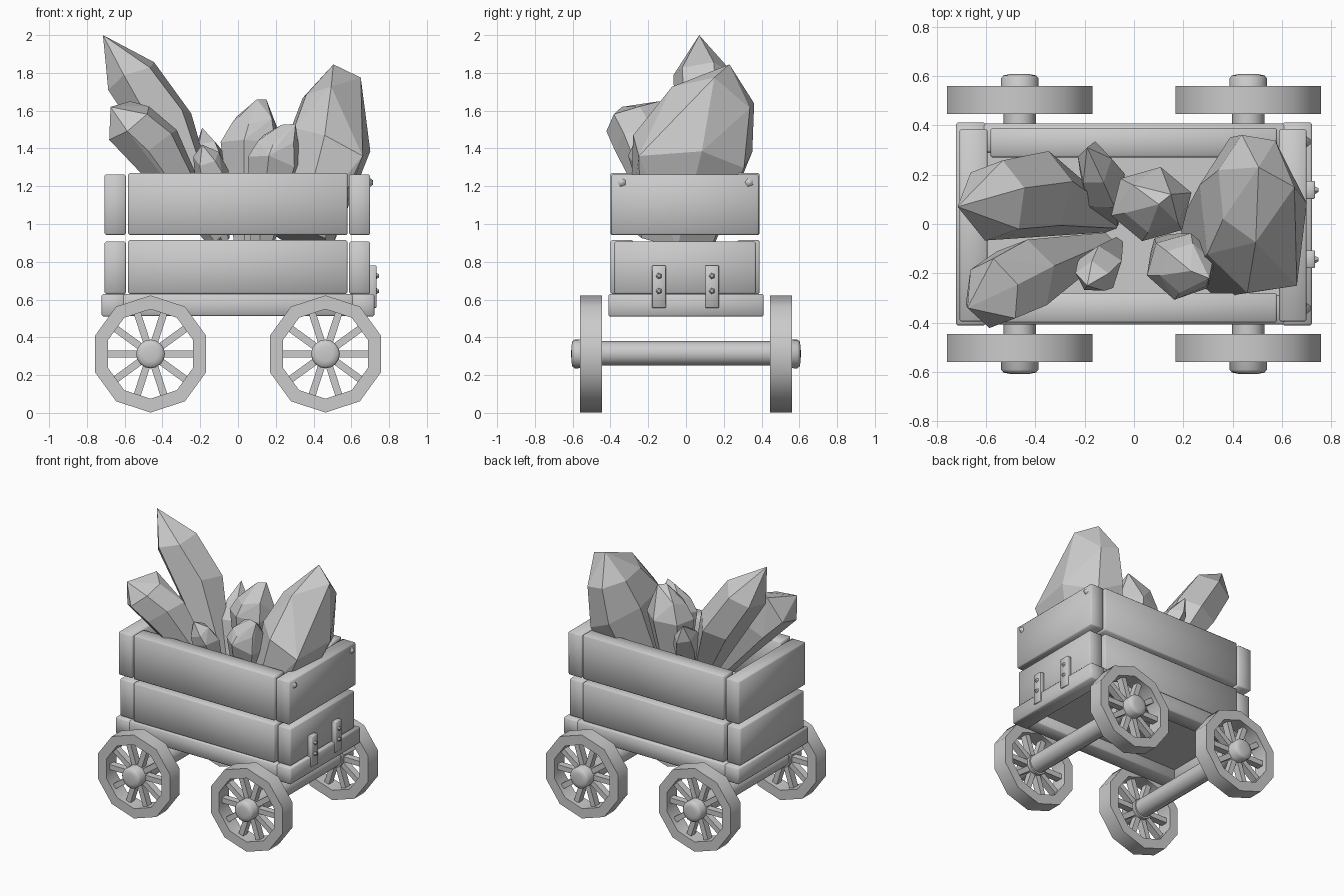
import bpy, bmesh, math, random
from mathutils import Vector, Matrix

if "Cube" in bpy.data.objects:
    bpy.data.objects.remove(bpy.data.objects["Cube"])

random.seed(4)


def finish(name, bm, smooth=0):
    bmesh.ops.recalc_face_normals(bm, faces=bm.faces)
    me = bpy.data.meshes.new(name)
    bm.to_mesh(me)
    bm.free()
    ob = bpy.data.objects.new(name, me)
    bpy.context.collection.objects.link(ob)
    if smooth:
        bpy.ops.object.select_all(action='DESELECT')
        bpy.context.view_layer.objects.active = ob
        ob.select_set(True)
        bpy.ops.object.shade_smooth_by_angle(angle=math.radians(smooth))
    return ob


def box(name, lo, hi, bevel=0.008):
    lo, hi = Vector(lo), Vector(hi)
    bm = bmesh.new()
    bmesh.ops.create_cube(bm, size=1, matrix=Matrix.Translation((lo + hi) / 2)
                          @ Matrix.Diagonal((*(hi - lo), 1)))
    if bevel:
        bmesh.ops.bevel(bm, geom=list(bm.edges), offset=bevel, segments=1, affect='EDGES')
    return finish(name, bm, smooth=60)


def lathe(name, profile, centre, sides, phase=0.0, closed=False):
    """Revolve (radius, y) points around the y axis."""
    bm = bmesh.new()
    rings = []
    for i in range(sides):
        a = phase + math.tau * i / sides
        rings.append([bm.verts.new(Vector((r * math.cos(a), y, r * math.sin(a))) + Vector(centre))
                      for r, y in profile])
    n = len(profile)
    for i in range(sides):
        a, b = rings[i], rings[(i + 1) % sides]
        for j in range(n if closed else n - 1):
            k = (j + 1) % n
            bm.faces.new((a[j], a[k], b[k], b[j]))
    bmesh.ops.remove_doubles(bm, verts=bm.verts, dist=1e-5)
    return finish(name, bm, smooth=42)


def bolt(name, x, y, z, r, h=0.016):
    bm = bmesh.new()
    m = Matrix.Translation((x, y, z)) @ Matrix.Rotation(math.pi / 2, 4, 'Y')
    bmesh.ops.create_cone(bm, cap_ends=True, segments=5, radius1=r, radius2=r * 0.3,
                          depth=h * 2, matrix=m @ Matrix.Rotation(math.pi, 4, 'Z'))
    return finish(name, bm, smooth=60)


def crystal(name, base, belly, tips, ru, rv, sides=6, foot=0.45, cap=0.75, roll=0.3):
    """Faceted shard: hull of a foot ring, a wide belly ring, a cap ring and its tips."""
    base, belly, tips = Vector(base), Vector(belly), [Vector(t) for t in tips]
    axis = (belly - base).normalized()
    u = Vector((0, 1, 0)).cross(axis).normalized()
    v = axis.cross(u)
    bm = bmesh.new()
    for t in tips:
        bm.verts.new(t)
    for c, k in ((base, foot), (belly, 1.0), (belly.lerp(tips[0], 0.52), cap)):
        for i in range(sides):
            a = roll + math.tau * i / sides
            slide = random.uniform(-0.2, 0.2) * ru if c is not base else 0
            bm.verts.new(c + (u * ru * math.cos(a) + v * rv * math.sin(a)) * k * 1.06 + axis * slide)
    bmesh.ops.convex_hull(bm, input=list(bm.verts))
    loose = [w for w in bm.verts if not w.link_faces]
    bmesh.ops.delete(bm, geom=loose, context='VERTS')
    bmesh.ops.dissolve_limit(bm, angle_limit=math.radians(7), verts=bm.verts, edges=bm.edges)
    return finish(name, bm)


# Bed: rim beams with a recessed floor
for s, n in ((-1, "front"), (1, "back")):
    y0, y1 = sorted((s * 0.408, s * 0.29))
    box(f"bed_rail_{n}", (-0.715, y0, 0.512), (0.715, y1, 0.629))
for s, n in ((-1, "left"), (1, "right")):
    x0, x1 = sorted((s * 0.722, s * 0.6))
    box(f"bed_rail_{n}", (x0, -0.411, 0.51), (x1, 0.411, 0.63))
box("bed_floor", (-0.62, -0.31, 0.59), (0.62, 0.31, 0.62), 0)

# Two tiers of side and end planks
for tier, z0, z1, ye in (("lower", 0.63, 0.915, 0.38), ("upper", 0.942, 1.27, 0.396)):
    box(f"{tier}_plank_front", (-0.582, -0.40, z0), (0.58, -0.28, z1))
    box(f"{tier}_plank_back", (-0.582, 0.27, z0), (0.58, 0.39, z1))
    box(f"{tier}_plank_left", (-0.707, -ye, z0), (-0.593, ye - 0.01, z1 - 0.008))
    box(f"{tier}_plank_right", (0.588, -ye, z0), (0.70, ye - 0.01, z1 - 0.008))

# Brackets and bolts on the right end
for i, y in enumerate((-0.143, 0.138)):
    box(f"bracket_{i}", (0.695, y - 0.036, 0.556), (0.733, y + 0.036, 0.78), 0.003)
    for z in (0.645, 0.725):
        bolt(f"bracket_bolt_{i}", 0.731, y, z, 0.028)
for i, y in enumerate((-0.34, 0.335)):
    bolt(f"corner_bolt_{i}", 0.70, y, 1.22, 0.036)

# Axles and wheels
CZ, R, RI = 0.312, 0.31, 0.237
for x, end in ((-0.463, "left"), (0.463, "right")):
    lathe(f"axle_{end}", [(0, -0.46), (0.065, -0.46), (0.065, 0.46), (0, 0.46)],
          (x, 0, CZ + 0.003), 16)
    for s, side in ((-1, "front"), (1, "back")):
        tag = f"{side}_{end}"
        c = (x, 0, CZ)
        lathe(f"wheel_rim_{tag}", [(R, s * 0.445), (R, s * 0.56), (RI, s * 0.56), (RI, s * 0.445)],
              c, 10, math.pi / 10, closed=True)
        lathe(f"wheel_hub_{tag}", [(0, s * 0.45), (0.074, s * 0.455), (0.076, s * 0.59),
                                   (0.066, s * 0.602), (0.04, s * 0.607), (0, s * 0.608)], c, 16)
        bm = bmesh.new()
        for k in range(10):
            m = (Matrix.Translation((x, s * 0.503, CZ)) @ Matrix.Rotation(math.tau * k / 10, 4, 'Y')
                 @ Matrix.Translation((0.145, 0, 0)) @ Matrix.Diagonal((0.18, 0.05, 0.038, 1)))
            bmesh.ops.create_cube(bm, size=1, matrix=m)
        finish(f"wheel_spokes_{tag}", bm)

# Crystal load
crystal("crystal_tall", (-0.1, 0.02, 0.91), (-0.40, 0.12, 1.54), [(-0.715, 0.07, 2.0)],
        0.155, 0.175, foot=0.3, cap=0.9)
crystal("crystal_left", (-0.12, -0.08, 0.92), (-0.455, -0.22, 1.42),
        [(-0.675, -0.34, 1.62), (-0.57, -0.14, 1.65)], 0.15, 0.15, foot=0.3, cap=0.9)
crystal("crystal_big", (0.34, -0.07, 0.92), (0.475, 0.045, 1.42),
        [(0.505, 0.23, 1.845), (0.65, 0.15, 1.775), (0.66, -0.25, 1.36)],
        0.215, 0.31, sides=7, foot=0.72, cap=0.7, roll=0.1)
crystal("crystal_middle", (0.05, 0.05, 0.91), (0.07, 0.08, 1.43),
        [(0.10, 0.08, 1.66), (0.15, 0.12, 1.66)], 0.16, 0.145)
crystal("crystal_front", (0.13, -0.1, 0.91), (0.195, -0.17, 1.35),
        [(0.23, -0.19, 1.525), (0.305, -0.22, 1.53)], 0.14, 0.13, cap=0.75)
crystal("crystal_small_back", (-0.08, 0.02, 0.92), (-0.13, 0.17, 1.30), [(-0.19, 0.31, 1.51)],
        0.09, 0.12, sides=5, foot=0.3)
crystal("crystal_small_front", (-0.07, -0.08, 0.92), (-0.14, -0.18, 1.27), [(-0.19, -0.25, 1.42)],
        0.09, 0.09, sides=5, foot=0.3)
